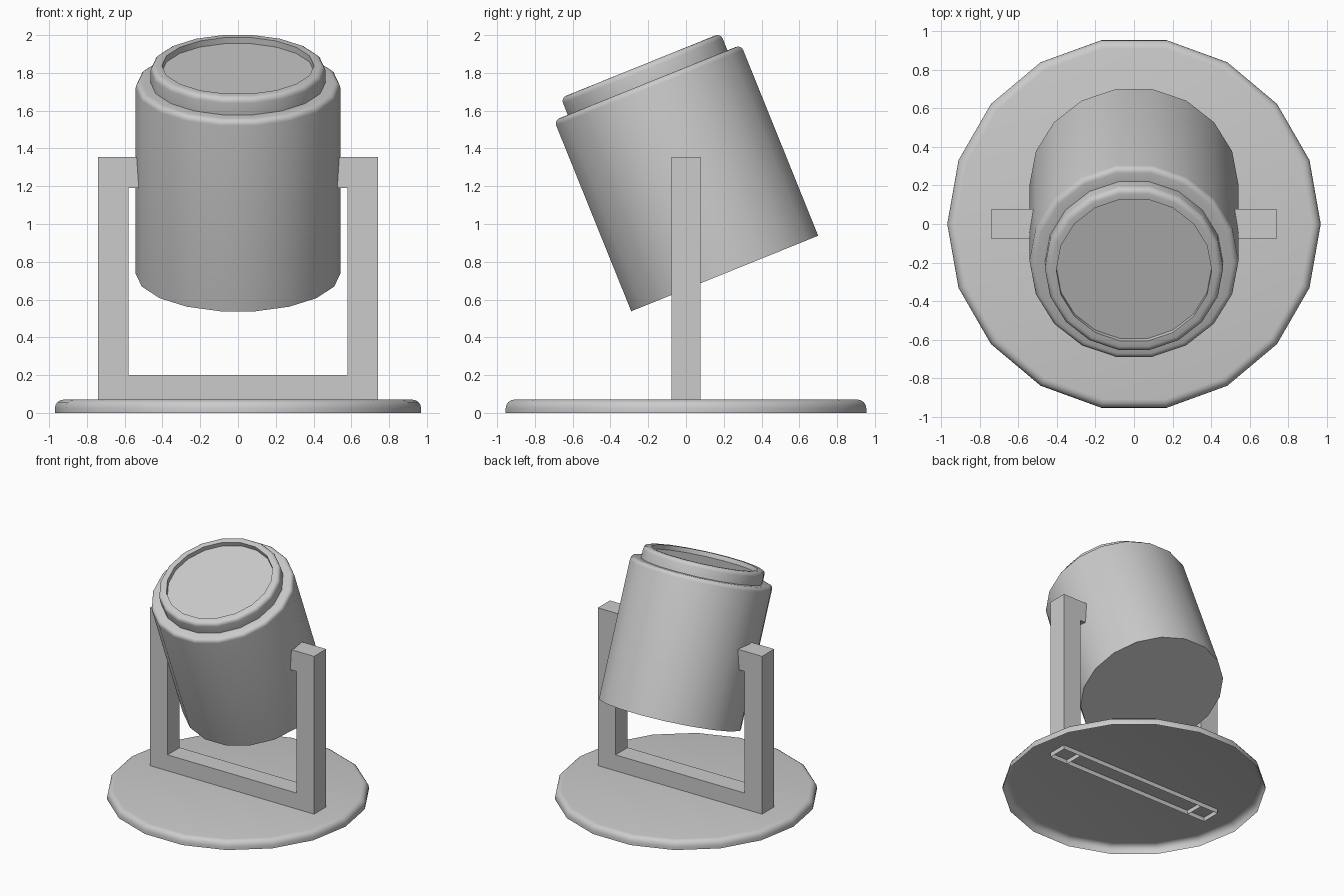
import bpy, bmesh, math

if "Cube" in bpy.data.objects:
    bpy.data.objects.remove(bpy.data.objects["Cube"])

SIDES = 18
TILT = math.radians(22)


def finish(bm, name, smooth=True, open_below=None):
    bmesh.ops.recalc_face_normals(bm, faces=bm.faces)
    if open_below is not None:  # leave the hidden underside open
        low = [f for f in bm.faces if all(v.co.z < open_below for v in f.verts)]
        bmesh.ops.delete(bm, geom=low, context='FACES')
    mesh = bpy.data.meshes.new(name)
    bm.to_mesh(mesh)
    bm.free()
    obj = bpy.data.objects.new(name, mesh)
    bpy.context.collection.objects.link(obj)
    if smooth:
        bpy.ops.object.select_all(action='DESELECT')
        bpy.context.view_layer.objects.active = obj
        obj.select_set(True)
        bpy.ops.object.shade_smooth_by_angle(angle=math.radians(35))
    return obj


def lathe(name, profile, open_below=None):
    """Turn an (r, z) profile around z, capping both ends."""
    bm = bmesh.new()
    rings = [[bm.verts.new((r * math.cos(i * math.tau / SIDES),
                            r * math.sin(i * math.tau / SIDES), z))
              for i in range(SIDES)] for r, z in profile]
    for a, b in zip(rings, rings[1:]):
        for i in range(SIDES):
            j = (i + 1) % SIDES
            bm.faces.new((a[i], a[j], b[j], b[i]))
    bm.faces.new(rings[0])
    bm.faces.new(rings[-1])
    return finish(bm, name, open_below=open_below)


def rounded(r, z, b, steps=4):
    """Profile points for a rounded top outer edge."""
    return [(r - b + b * math.cos(t), z - b + b * math.sin(t))
            for t in (k * math.pi / 2 / steps for k in range(steps + 1))]


def extrude_y(name, outline, depth=0.156):
    """Extrude an (x, z) outline along y, open at the bottom."""
    bm = bmesh.new()
    face = bm.faces.new([bm.verts.new((x, -depth / 2, z)) for x, z in outline])
    ext = bmesh.ops.extrude_face_region(bm, geom=[face])
    bmesh.ops.translate(bm, vec=(0, depth, 0),
                        verts=[g for g in ext["geom"] if isinstance(g, bmesh.types.BMVert)])
    return finish(bm, name, smooth=False, open_below=0.05)


# round foot plate, a shallow shell open underneath
lathe("base_plate", [(0.969, 0)] + rounded(0.969, 0.07, 0.045), open_below=0.001)

# yoke: two posts with inward pivot blocks, joined by a cross bar
Z0 = 0.035
post = [(0.74, Z0), (0.74, 1.355), (0.52, 1.355), (0.52, 1.19), (0.58, 1.19), (0.58, Z0)]
extrude_y("right_post", post)
extrude_y("left_post", [(-x, z) for x, z in reversed(post)])
extrude_y("cross_bar", [(-0.58, Z0), (0.58, Z0), (0.58, 0.20), (-0.58, 0.20)])

# tilted lamp housing, stepping in to a rim around the recessed lens
housing = lathe("lamp_housing", [(0.542, 0)] + rounded(0.542, 1.09, 0.03)
                + [(0.463, 1.09)] + rounded(0.463, 1.187, 0.03)
                + [(0.403, 1.187), (0.403, 1.152)])
housing.location = (0, 0.205, 0.738)
housing.rotation_euler.x = TILT
